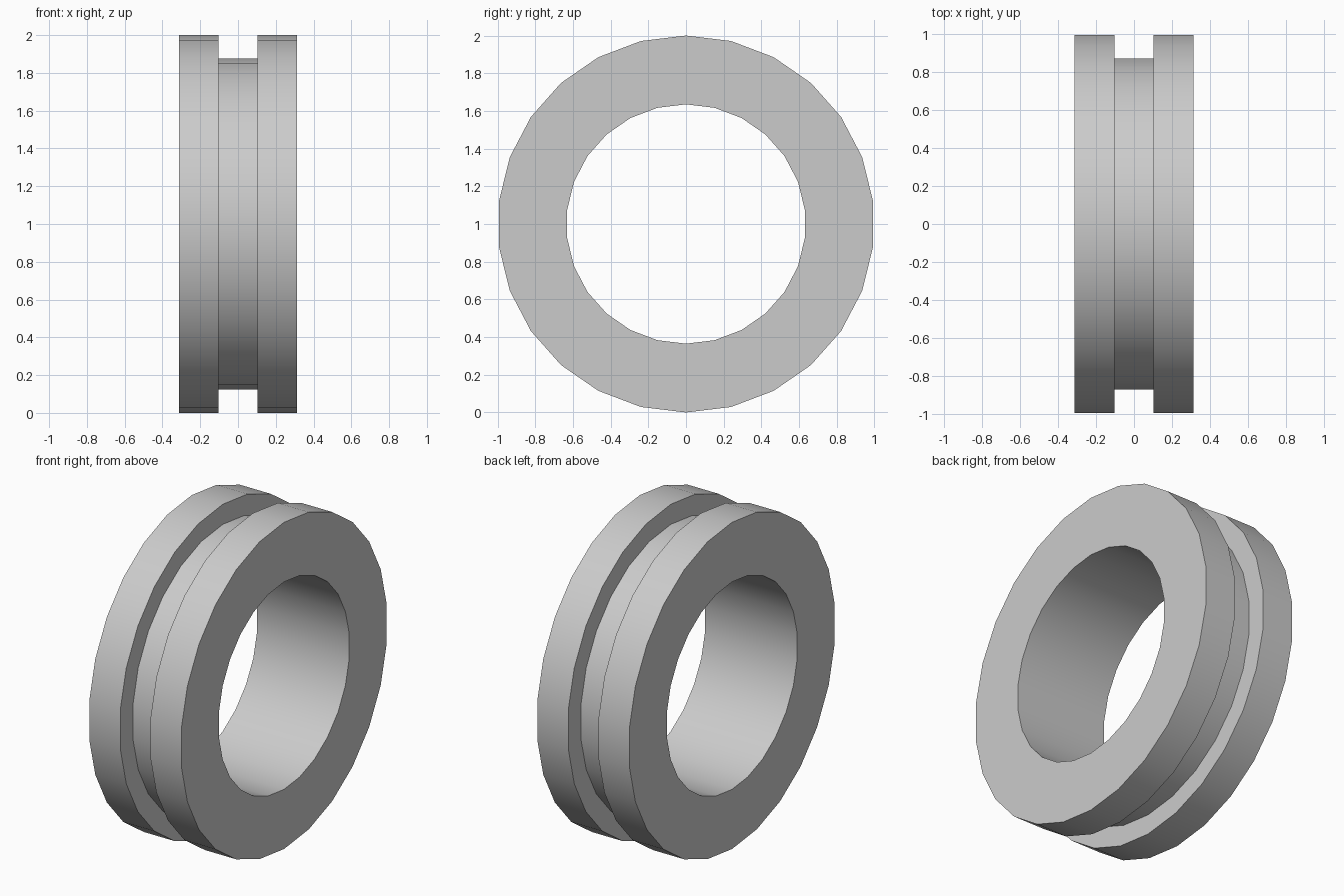
import bpy
import bmesh
from math import cos, sin, tau, radians

old = bpy.data.objects.get("Cube")
if old:
    bpy.data.objects.remove(old, do_unlink=True)

SIDES = 26
HALF_WIDTH, HALF_GROOVE = 0.312, 0.102
OUTER, GROOVE, BORE = 1.0, 0.877, 0.635

# Plain grey material
grey = bpy.data.materials.new("light grey")
grey.use_nodes = True
colour = (0.6, 0.6, 0.6, 1)
grey.diffuse_color = colour
grey.node_tree.nodes["Principled BSDF"].inputs["Base Color"].default_value = colour

# Closed cross-section (x, radius): half of it, then its mirror image
half = [(HALF_WIDTH, BORE), (HALF_WIDTH, OUTER), (HALF_GROOVE, OUTER), (HALF_GROOVE, GROOVE)]
profile = half + [(-x, r) for x, r in reversed(half)]

# Grooved ring: the section swept around the x axis
bm = bmesh.new()
rings = []
for i in range(SIDES):
    a = tau * i / SIDES
    rings.append([bm.verts.new((x, r * sin(a), 1 + r * cos(a))) for x, r in profile])
for i in range(SIDES):
    here, after = rings[i], rings[(i + 1) % SIDES]
    for j in range(len(profile)):
        k = (j + 1) % len(profile)
        bm.faces.new((here[j], here[k], after[k], after[j]))
bmesh.ops.recalc_face_normals(bm, faces=bm.faces)

mesh = bpy.data.meshes.new("grooved_ring")
bm.to_mesh(mesh)
bm.free()
mesh.materials.append(grey)
ring = bpy.data.objects.new("grooved_ring", mesh)
bpy.context.collection.objects.link(ring)

# Smooth round walls, sharp rims
bpy.ops.object.select_all(action="DESELECT")
ring.select_set(True)
bpy.context.view_layer.objects.active = ring
bpy.ops.object.shade_smooth_by_angle(angle=radians(30))
